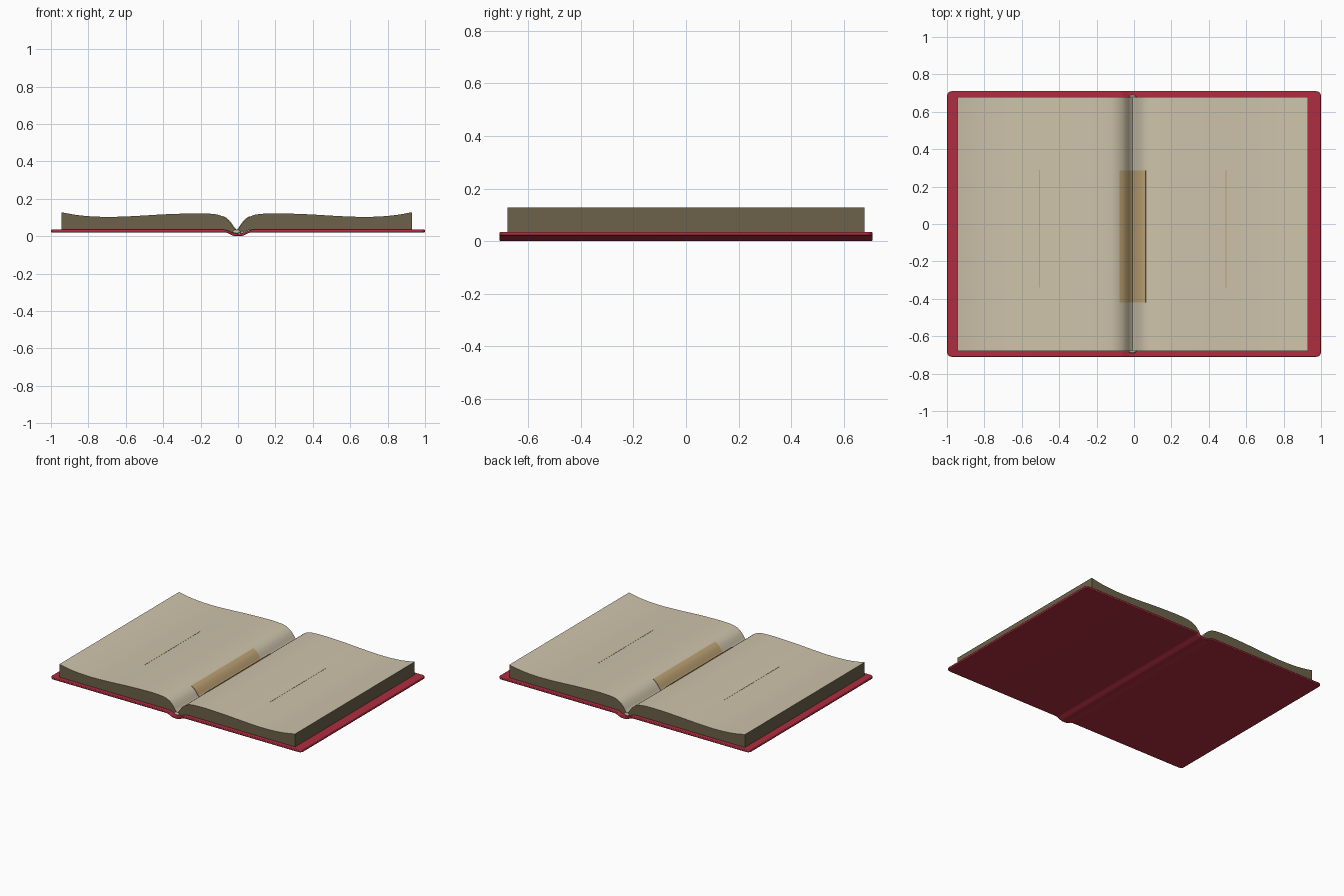
import bpy, bmesh, math

if "Cube" in bpy.data.objects:
    bpy.data.objects.remove(bpy.data.objects["Cube"])


def material(name, rgb):
    m = bpy.data.materials.new(name)
    m.diffuse_color = (*rgb, 1)
    m.use_nodes = True
    m.node_tree.nodes["Principled BSDF"].inputs["Base Color"].default_value = m.diffuse_color
    return m


RED = material("cover red", (0.43, 0.026, 0.05))
PAPER = material("paper cream", (0.62, 0.55, 0.41))
EDGE = material("page edge brown", (0.15, 0.122, 0.067))
TAN = material("tan paper", (0.53, 0.376, 0.18))


def finish(name, bm, mats, angle=35):
    bmesh.ops.recalc_face_normals(bm, faces=bm.faces)
    me = bpy.data.meshes.new(name)
    bm.to_mesh(me)
    bm.free()
    for m in mats:
        me.materials.append(m)
    ob = bpy.data.objects.new(name, me)
    bpy.context.collection.objects.link(ob)
    bpy.ops.object.select_all(action='DESELECT')
    bpy.context.view_layer.objects.active = ob
    ob.select_set(True)
    bpy.ops.object.shade_smooth_by_angle(angle=math.radians(angle))
    return ob


def sweep(top, bottom, y0, y1, top_mat=0, side_mat=0):
    """Solid between an upper and a lower (x, z) line, extended along y."""
    bm = bmesh.new()
    pts = top + bottom[::-1]
    a = [bm.verts.new((x, y0, z)) for x, z in pts]
    b = [bm.verts.new((x, y1, z)) for x, z in pts]
    n = len(pts)
    for i in range(n):
        f = bm.faces.new((a[i], a[(i + 1) % n], b[(i + 1) % n], b[i]))
        f.material_index = top_mat if i < len(top) - 1 else side_mat
    for loop in (a, b):
        bm.faces.new(loop).material_index = side_mat
    return bm


def smooth_line(p, steps=4):
    """Catmull-Rom line through the points."""
    out = []
    for i in range(len(p) - 1):
        q = [p[max(i - 1, 0)], p[i], p[i + 1], p[min(i + 2, len(p) - 1)]]
        for s in range(steps):
            t = s / steps
            out.append(tuple(0.5 * (2 * q[1][k] + (q[2][k] - q[0][k]) * t
                       + (2 * q[0][k] - 5 * q[1][k] + 4 * q[2][k] - q[3][k]) * t * t
                       + (3 * q[1][k] - q[0][k] - 3 * q[2][k] + q[3][k]) * t ** 3)
                       for k in (0, 1)))
    return out + [p[-1]]


# Cover: two boards joined by a spine that bulges down
half_under = [(0, 0), (0.02, 0.001), (0.035, 0.006), (0.05, 0.014), (0.065, 0.019), (0.09, 0.02), (1, 0.02)]
under = [(-x, z) for x, z in half_under[:0:-1]] + half_under
upper = [(x, z + 0.015) for x, z in under]
bm = sweep(upper, under, -0.71, 0.71)
corners = [e for e in bm.edges
           if all(abs(v.co.x) > 0.99 for v in e.verts) and abs(e.verts[0].co.y - e.verts[1].co.y) < 0.01]
bmesh.ops.bevel(bm, geom=corners, offset=0.025, segments=4, profile=0.5, affect='EDGES')
cover = finish("cover", bm, [RED])
bev = cover.modifiers.new("soft rim", 'BEVEL')
bev.width, bev.segments, bev.limit_method = 0.004, 2, 'ANGLE'
bev.angle_limit = math.radians(50)

# Page blocks: curved top rolling down into the gutter
MID = -0.0075
page = smooth_line([(0, 0.03), (0.015, 0.046), (0.03, 0.068), (0.05, 0.09), (0.08, 0.108), (0.12, 0.118),
                    (0.2, 0.122), (0.3, 0.12), (0.4, 0.116), (0.5, 0.11), (0.6, 0.105), (0.69, 0.103),
                    (0.78, 0.106), (0.86, 0.114), (0.9375, 0.128)])
base = [(0, 0.015), (0.035, 0.02), (0.065, 0.033), (0.9375, 0.034)]


def strip(line, lift):
    return [(x, z + lift) for x, z in line]


for side, s in (("left", -1), ("right", 1)):
    def place(line):
        return [(MID + s * x, z) for x, z in line]

    finish(side + "_pages", sweep(place(page), place(base), -0.68, 0.68, 0, 1), [PAPER, EDGE])

    # Tan band lying along the gutter
    gutter = [p for p in page if p[0] <= 0.078]
    band = [(x + (0 if i == 0 else -0.002), z + 0.003) for i, (x, z) in enumerate(gutter)]
    finish(side + "_gutter_band", sweep(place(band), place(strip(gutter, -0.002)), -0.42, 0.285), [TAN])

    # Thin tan line in the middle of the page
    line = [(0.496, 0.1103), (0.501, 0.1100)]
    finish(side + "_page_line", sweep(place(strip(line, 0.001)), place(strip(line, -0.002)), -0.34, 0.29), [TAN])

# Small binding bands at both ends of the spine
for end, y in (("front", -0.683), ("back", 0.683)):
    bm = bmesh.new()
    bmesh.ops.create_uvsphere(bm, u_segments=16, v_segments=8, radius=1)
    bmesh.ops.scale(bm, vec=(0.02, 0.007, 0.01), verts=bm.verts)
    bmesh.ops.translate(bm, vec=(MID, y, 0.024), verts=bm.verts)
    finish(end + "_binding_band", bm, [PAPER], 60)
